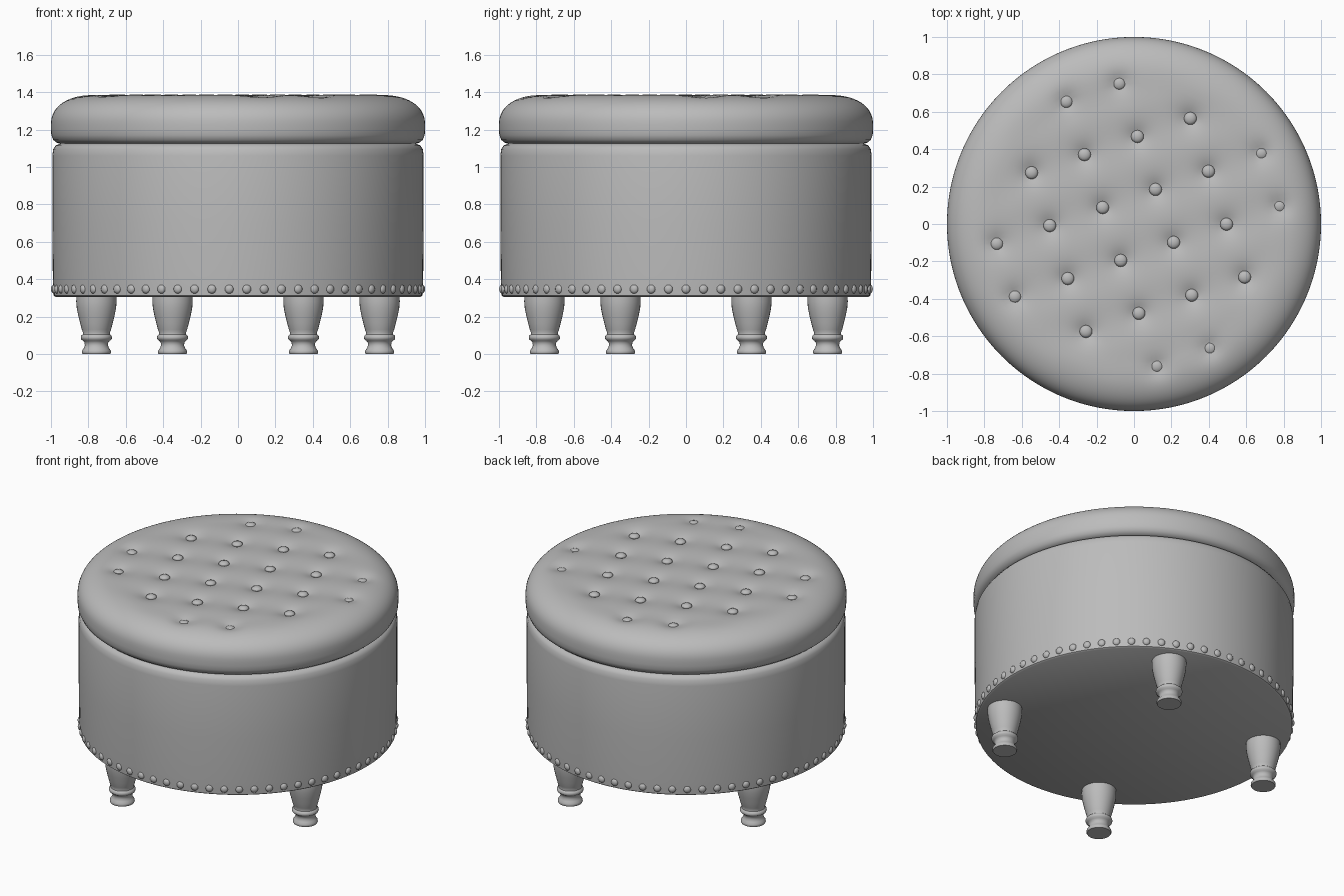
import bpy, bmesh, math
from mathutils import Matrix, Vector

cube = bpy.data.objects.get("Cube")
if cube:
    bpy.data.objects.remove(cube, do_unlink=True)

grey = bpy.data.materials.new("plain_grey")
grey.use_nodes = True
colour = (0.5, 0.5, 0.5, 1)
grey.diffuse_color = colour
grey.node_tree.nodes["Principled BSDF"].inputs["Base Color"].default_value = colour


def finish(bm, name, angle=40):
    bmesh.ops.recalc_face_normals(bm, faces=bm.faces)
    mesh = bpy.data.meshes.new(name)
    bm.to_mesh(mesh)
    bm.free()
    mesh.materials.append(grey)
    obj = bpy.data.objects.new(name, mesh)
    bpy.context.collection.objects.link(obj)
    bpy.ops.object.select_all(action='DESELECT')
    obj.select_set(True)
    bpy.context.view_layer.objects.active = obj
    bpy.ops.object.shade_smooth_by_angle(angle=math.radians(angle))
    return obj


def lathe(profile, segments):
    """Turn (radius, height) points around z; points on the axis close the ends."""
    bm = bmesh.new()
    rings = []
    for r, z in profile:
        if r == 0:
            rings.append([bm.verts.new((0, 0, z))] * segments)
        else:
            rings.append([bm.verts.new((r * math.cos(math.tau * k / segments),
                                        r * math.sin(math.tau * k / segments), z))
                          for k in range(segments)])
    for low, high in zip(rings, rings[1:]):
        for k in range(segments):
            n = (k + 1) % segments
            corners = list(dict.fromkeys((low[k], low[n], high[n], high[k])))
            bm.faces.new(corners)
    return bm


# Upholstered drum
finish(lathe([(0, .305), (.975, .305), (.985, .312), (.99, .4), (.993, .7), (.993, 1.06),
              (.988, 1.095), (.975, 1.115), (.95, 1.125), (0, 1.125)], 128), "drum_body")

# Tufting lattice: a square grid, slightly turned, with clipped corners
STEP, TURN, CENTRE = .299, math.radians(18.9), Vector((.022, -.005))
along = Vector((math.cos(TURN), math.sin(TURN))) * STEP
across = Vector((-along.y, along.x))
half_steps = [k - 2.5 for k in range(6)]
tufts = [CENTRE + along * i + across * j
         for i in half_steps for j in half_steps if math.hypot(i, j) < 2.6]

# Cushion lid: rounded rim, flat top, pulled down at each tuft
TOP, RIM_Z, ROUND = 1.387, 1.225, .25
profile = [(0, 1.122), (.945, 1.122), (.97, 1.13), (.988, 1.145), (.998, 1.17), (1, 1.2)]
for k in range(17):
    t = math.pi / 2 * k / 16
    profile.append((1 - ROUND + ROUND * math.cos(t) ** (2 / 2.3),
                    RIM_Z + (TOP - RIM_Z) * math.sin(t) ** (2 / 2.3)))
profile += [((1 - ROUND) * (1 - k / 54), TOP) for k in range(1, 54)] + [(0, TOP)]
lid = lathe(profile, 192)
for v in lid.verts:
    if v.co.z > 1.29:
        p = v.co.xy - CENTRE
        a = math.tau * (p.dot(along) / STEP ** 2 + .5)
        b = math.tau * (p.dot(across) / STEP ** 2 + .5)
        fade = max(0, min(1, (.85 - v.co.xy.length) / .2))
        dip = .0025 * fade * (2 + math.cos(a) + math.cos(b))
        for t in tufts:
            d = (v.co.xy - t).length
            if d < .3:
                dip += .03 * math.exp(-(d / .055) ** 1.4)
        v.co.z -= dip
finish(lid, "cushion_lid", 60)

# Tuft buttons
buttons = bmesh.new()
for t in tufts:
    drop = .026 + max(0, t.length - .72) * .15
    place = Matrix.Translation((t.x, t.y, TOP - drop)) @ Matrix.Diagonal((.034, .034, .018, 1))
    bmesh.ops.create_uvsphere(buttons, u_segments=16, v_segments=8, radius=1, matrix=place)
finish(buttons, "tuft_buttons", 60)

# Nail heads around the lower edge
NAILS = 66
nails = bmesh.new()
for k in range(NAILS):
    place = (Matrix.Rotation(math.tau * k / NAILS, 4, 'Z')
             @ Matrix.Translation((.984, 0, .347)) @ Matrix.Diagonal((.016, .024, .024, 1)))
    bmesh.ops.create_uvsphere(nails, u_segments=12, v_segments=8, radius=1, matrix=place)
finish(nails, "nail_heads", 60)

# Turned legs
leg_profile = [(0, 0), (.074, 0), (.078, .006), (.077, .018), (.068, .03), (.062, .045),
               (.063, .06), (.07, .07), (.081, .078), (.084, .088), (.081, .098),
               (.073, .105), (.072, .115), (.078, .13), (.087, .165), (.097, .205),
               (.105, .245), (.108, .28), (.107, .31), (0, .31)]
for k, name in enumerate(("left_leg", "back_leg", "right_leg", "front_leg")):
    leg = finish(lathe(leg_profile, 32), name)
    leg.location = Matrix.Rotation(math.pi / 2 * k, 3, 'Z') @ Vector((.757, -.35, 0))
